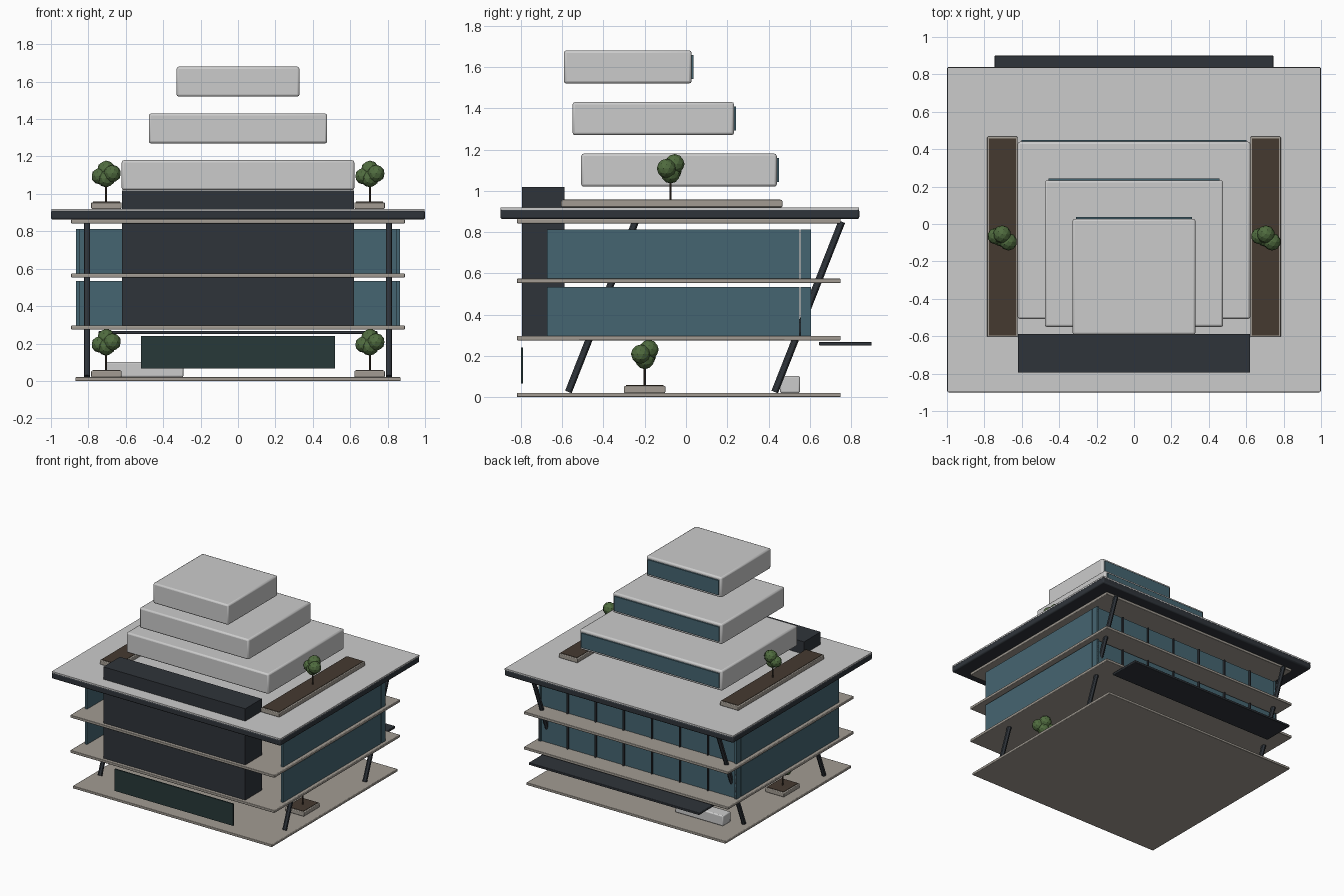
import bpy
from mathutils import Vector

if "Cube" in bpy.data.objects:
    bpy.data.objects.remove(bpy.data.objects["Cube"])


def material(name, rgb):
    m = bpy.data.materials.new(name)
    m.diffuse_color = (*rgb, 1)
    m.use_nodes = True
    m.node_tree.nodes["Principled BSDF"].inputs["Base Color"].default_value = m.diffuse_color
    return m


STONE = material("stone", (0.36, 0.33, 0.29))
DARK = material("dark_metal", (0.028, 0.034, 0.042))
GLASS = material("glass", (0.06, 0.13, 0.165))
GREEN_GLASS = material("entry_glass", (0.02, 0.04, 0.04))
SOIL = material("soil", (0.06, 0.042, 0.03))
BARK = material("bark", (0.05, 0.035, 0.025))
LEAF = material("leaf", (0.08, 0.15, 0.05))


def box(name, x, y, z, mat=None, bevel=0):
    """Box from (min, max) ranges on each axis."""
    bpy.ops.mesh.primitive_cube_add(size=1, location=[sum(r) / 2 for r in (x, y, z)])
    ob = bpy.context.object
    ob.name = name
    ob.scale = [r[1] - r[0] for r in (x, y, z)]
    bpy.ops.object.transform_apply(location=False, rotation=False, scale=True)
    if mat:
        ob.data.materials.append(mat)
    if bevel:
        b = ob.modifiers.new("bevel", "BEVEL")
        b.width, b.segments = bevel, 2
        bpy.ops.object.shade_smooth_by_angle()
    return ob


def rod(name, a, b, radius, mat, sides=12):
    """Cylinder between two points."""
    a, b = Vector(a), Vector(b)
    bpy.ops.mesh.primitive_cylinder_add(vertices=sides, radius=radius, depth=(b - a).length,
                                        location=(a + b) / 2)
    ob = bpy.context.object
    ob.name = name
    ob.rotation_euler = (b - a).to_track_quat("Z", "Y").to_euler()
    ob.data.materials.append(mat)
    bpy.ops.object.shade_smooth_by_angle()


def planter(name, x, y, z):
    """Stone tray with a soil bed."""
    box(name, x, y, (z, z + 0.035), STONE, 0.005)
    box(name + "_soil", (x[0] + 0.009, x[1] - 0.009), (y[0] + 0.009, y[1] - 0.009),
        (z + 0.02, z + 0.038), SOIL)


def tree(name, x, y, z):
    """Thin trunk with a crown of faceted balls."""
    rod(name + "_trunk", (x, y, z), (x, y, z + 0.13), 0.005, BARK, 8)
    for dx, dy, dz, r in [(-0.035, 0.01, -0.005, 0.044), (0.033, -0.02, 0.008, 0.047),
                          (0, 0.02, 0.03, 0.048), (0, 0, -0.017, 0.048)]:
        bpy.ops.mesh.primitive_ico_sphere_add(subdivisions=2, radius=r,
                                              location=(x + dx, y + dy, z + 0.145 + dz))
        ob = bpy.context.object
        ob.name = name + "_crown"
        ob.data.materials.append(LEAF)


# Floor slabs
Y = (-0.82, 0.75)
box("ground_slab", (-0.87, 0.87), Y, (0, 0.02), STONE, 0.004)
for name, z in (("first_floor_slab", 0.275), ("second_floor_slab", 0.553), ("roof_soffit", 0.842)):
    box(name, (-0.892, 0.892), Y, (z, z + 0.021), STONE, 0.004)

# Main roof with dark edge and grey deck
box("roof_fascia", (-1, 1), (-0.9, 0.84), (0.863, 0.912), DARK, 0.01)
box("roof_deck", (-0.998, 0.998), (-0.898, 0.838), (0.908, 0.92))

# Front core and ground-floor entry panel
box("front_core", (-0.62, 0.62), (-0.795, -0.588), (0.295, 1.018), DARK)
box("entry_panel", (-0.518, 0.518), (-0.8, -0.79), (0.067, 0.24), GREEN_GLASS)

# Glazed upper floors: rear wall, side walls and mullions
for level, (z0, z1) in (("first", (0.296, 0.533)), ("second", (0.575, 0.812))):
    box(level + "_rear_glass", (-0.85, 0.85), (0.575, 0.593), (z0, z1), GLASS)
    for side in (-1, 1):
        xs = sorted((side * 0.848, side * 0.866))
        box(level + "_side_glass", xs, (-0.673, 0.55), (z0, z1), GLASS)
        box(level + "_corner_glass", xs, (0.555, 0.607), (z0, z1), GLASS)
    for i in range(8):
        x = -0.857 + i * 0.245
        box(level + "_mullion", (x - 0.005, x + 0.005), (0.573, 0.607), (z0, z1), DARK)

# Raking columns, planters and trees on both sides
for side in (-1, 1):
    for y in (-0.57, 0.43):
        rod("raking_column", (side * 0.807, y, 0.025), (side * 0.807, y + 0.325, 0.85), 0.017, DARK)
    xs = sorted((side * 0.623, side * 0.785))
    planter("roof_planter", xs, (-0.605, 0.467), 0.92)
    planter("ground_planter", xs, (-0.3, -0.1), 0.02)
    tree("roof_tree", side * 0.705, -0.075, 0.955)
    tree("ground_tree", side * 0.705, -0.2, 0.055)

# Floating stepped roof tiers with recessed-looking rear glazing
for name, hx, y0, y1, z in (("lower_tier", 0.622, -0.508, 0.44, 1.02),
                            ("middle_tier", 0.477, -0.55, 0.233, 1.27),
                            ("upper_tier", 0.329, -0.592, 0.027, 1.52)):
    box(name, (-hx, hx), (y0, y1), (z, z + 0.16), None, 0.012)
    box(name + "_glass", (0.02 - hx, hx - 0.02), (y1 - 0.01, y1 + 0.01), (z + 0.022, z + 0.138), GLASS)

# Rear canopy and reception desk
box("rear_canopy", (-0.745, 0.745), (0.645, 0.9), (0.25, 0.268), DARK, 0.004)
box("reception_desk", (-0.71, -0.292), (0.455, 0.553), (0.02, 0.102), None, 0.008)
